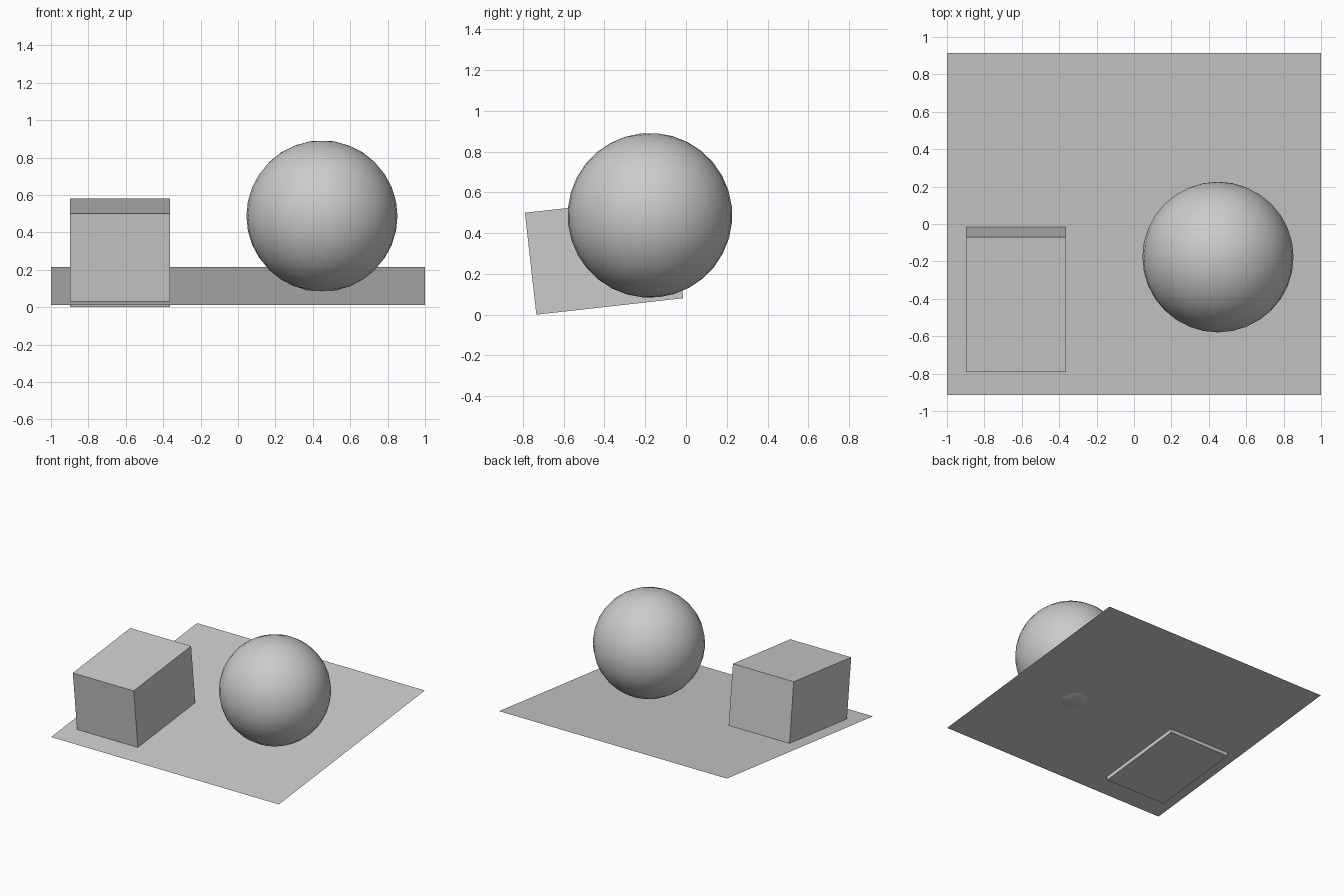
import bpy
from math import radians

default_cube = bpy.data.objects.get("Cube")
if default_cube:
    bpy.data.objects.remove(default_cube, do_unlink=True)

TILT = (radians(6.4), 0, 0)  # the whole scene leans up towards the back

# One plain grey for everything
GREY = (0.6, 0.6, 0.6, 1)
grey = bpy.data.materials.new("plain grey")
grey.use_nodes = True
grey.diffuse_color = GREY
bsdf = next(n for n in grey.node_tree.nodes if n.type == 'BSDF_PRINCIPLED')
bsdf.inputs["Base Color"].default_value = GREY


def finish(name, size=None):
    """Name, size and colour the primitive just added."""
    obj = bpy.context.object
    obj.name = obj.data.name = name
    if size:
        obj.scale = size
        bpy.ops.object.transform_apply(location=False, rotation=False, scale=True)
    obj.data.materials.append(grey)
    return obj


# Thin sloping sheet
bpy.ops.mesh.primitive_plane_add(size=1, location=(0, 0, 0.113), rotation=TILT)
finish("ground_sheet", (2, 1.842, 1))

# Box sunk slightly through the sheet
bpy.ops.mesh.primitive_cube_add(size=1, location=(-0.63, -0.402, 0.29), rotation=TILT)
finish("box", (0.534, 0.725, 0.503))

# Smooth ball that just dips through the sheet
bpy.ops.mesh.primitive_uv_sphere_add(segments=32, ring_count=16, radius=0.404,
                                     location=(0.449, -0.177, 0.487), rotation=TILT)
finish("ball")
bpy.ops.object.shade_smooth()
